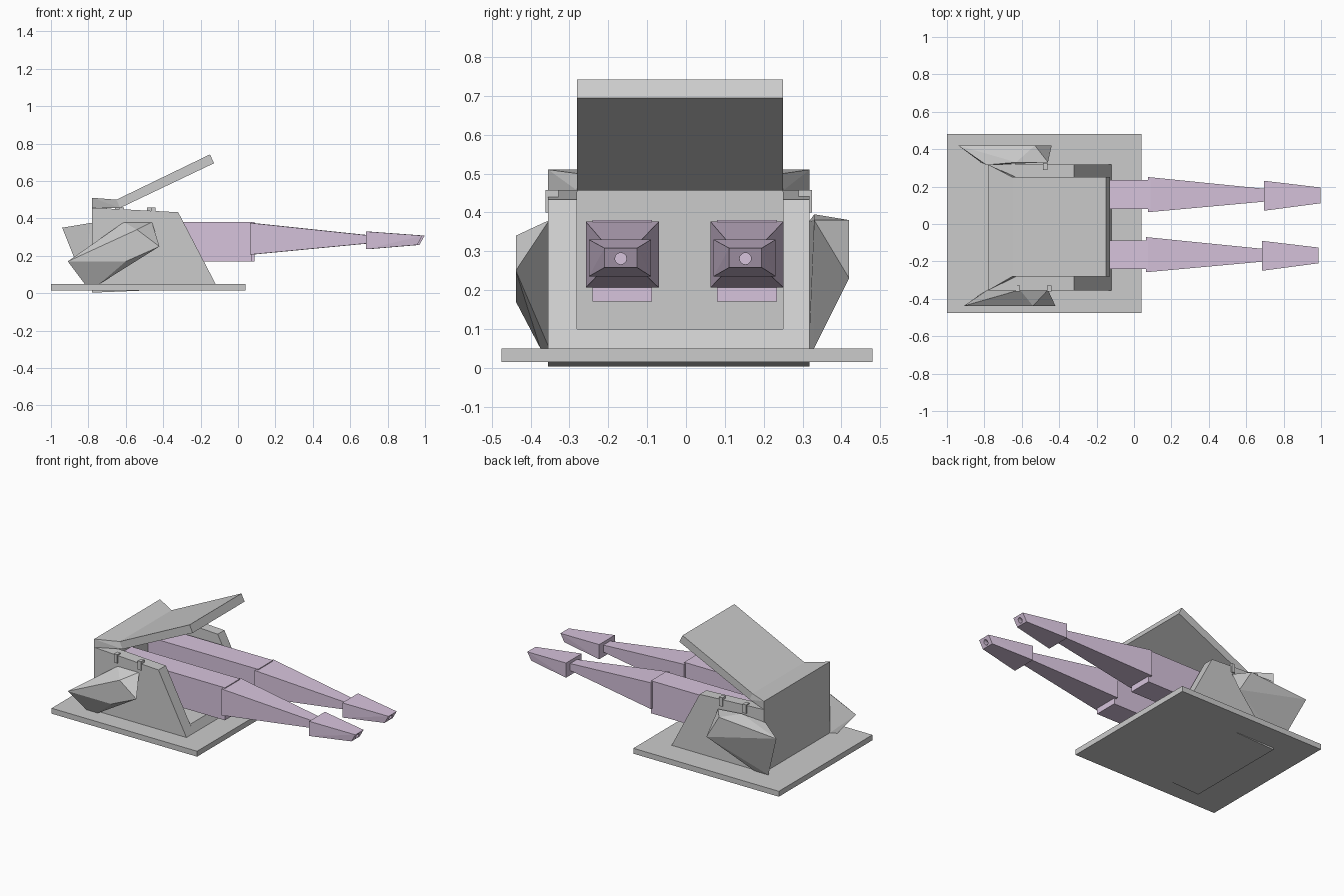
import bpy, bmesh

if "Cube" in bpy.data.objects:
    bpy.data.objects.remove(bpy.data.objects["Cube"])

purple = bpy.data.materials.new("purple")
purple.diffuse_color = (0.68, 0.55, 0.72, 1)
purple.use_nodes = True
purple.node_tree.nodes["Principled BSDF"].inputs["Base Color"].default_value = purple.diffuse_color


def finish(name, bm, mat=None):
    bmesh.ops.recalc_face_normals(bm, faces=bm.faces)
    me = bpy.data.meshes.new(name)
    bm.to_mesh(me)
    bm.free()
    ob = bpy.data.objects.new(name, me)
    bpy.context.collection.objects.link(ob)
    if mat:
        me.materials.append(mat)
    return ob


def hull(name, pts, mat=None):
    """Flat-faced convex solid around a few points."""
    bm = bmesh.new()
    vs = [bm.verts.new(p) for p in pts]
    r = bmesh.ops.convex_hull(bm, input=vs)
    loose = {v for v in r["geom_interior"] if isinstance(v, bmesh.types.BMVert)}
    if loose:
        bmesh.ops.delete(bm, geom=list(loose), context='VERTS')
    bmesh.ops.dissolve_limit(bm, angle_limit=0.02, verts=bm.verts, edges=bm.edges)
    return finish(name, bm, mat)


def prism(name, profile, y0, y1, mat=None):
    """Extrude an x-z profile from y0 to y1."""
    bm = bmesh.new()
    f = bm.faces.new([bm.verts.new((x, y0, z)) for x, z in profile])
    r = bmesh.ops.extrude_face_region(bm, geom=[f])
    bmesh.ops.translate(bm, vec=(0, y1 - y0, 0),
                        verts=[v for v in r["geom"] if isinstance(v, bmesh.types.BMVert)])
    return finish(name, bm, mat)


def box(name, x0, x1, y0, y1, z0, z1, mat=None):
    return prism(name, [(x0, z0), (x1, z0), (x1, z1), (x0, z1)], y0, y1, mat)


def frustum(name, a, b, mat):
    """Join two cross-sections: (x_bottom, x_top, y centre, half width, z0, z1)."""
    pts = []
    for xb, xt, y, w, z0, z1 in (a, b):
        pts += [(xb, y - w, z0), (xb, y + w, z0), (xt, y - w, z1), (xt, y + w, z1)]
    return hull(name, pts, mat)


# Base plate
box("base_plate", -1, 0.04, -0.475, 0.48, 0.015, 0.05)

# Housing: two sloped cheeks, sill floor and back wall
cheek = [(-0.78, 0.003), (-0.11, 0.03), (-0.12, 0.05), (-0.32, 0.433), (-0.78, 0.457)]
prism("cheek_front", cheek, -0.355, -0.28)
prism("cheek_rear", cheek, 0.25, 0.318)
prism("sill_floor", [(-0.78, 0.003), (-0.11, 0.03), (-0.12, 0.05), (-0.146, 0.10), (-0.78, 0.10)],
      -0.28, 0.25)
box("back_wall", -0.78, -0.70, -0.28, 0.25, 0.10, 0.47)

# Tapered cap behind the raised lid
hull("top_cap", [(-0.78, -0.355, 0.51), (-0.78, 0.318, 0.51), (-0.78, -0.355, 0.457), (-0.78, 0.318, 0.457),
                 (-0.65, -0.28, 0.50), (-0.65, 0.25, 0.50), (-0.63, -0.28, 0.456), (-0.63, 0.25, 0.456)])
prism("lid", [(-0.65, 0.50), (-0.15, 0.742), (-0.128, 0.695), (-0.63, 0.456)], -0.28, 0.25)

# Faceted side wings
hull("wing_front", [(-0.91, -0.438, 0.17), (-0.54, -0.438, 0.34), (-0.42, -0.438, 0.25), (-0.60, -0.438, 0.17),
                    (-0.61, -0.352, 0.38), (-0.46, -0.352, 0.38), (-0.82, -0.375, 0.05),
                    (-0.74, -0.375, 0.05), (-0.78, -0.352, 0.05), (-0.74, -0.352, 0.05)])
hull("wing_rear", [(-0.94, 0.42, 0.35), (-0.53, 0.42, 0.38), (-0.44, 0.42, 0.23), (-0.63, 0.33, 0.395),
                   (-0.46, 0.33, 0.38), (-0.79, 0.316, 0.375), (-0.82, 0.33, 0.05), (-0.72, 0.33, 0.05),
                   (-0.78, 0.316, 0.05)])

# Small clips over the cheek edges
for i, x in enumerate((-0.622, -0.452)):
    box(f"clip_front_{i}", x - 0.012, x + 0.012, -0.362, -0.328, 0.40, 0.457)
    box(f"clip_rear_{i}", x - 0.035, x - 0.011, 0.29, 0.325, 0.40, 0.457)

# Twin barrels: breech block, tapering tube, drilled muzzle
for tag, y, d in (("front", -0.164, 0.0), ("rear", 0.157, 0.012)):
    box(f"breech_{tag}", -0.70, 0.075 + d, y - 0.077, y + 0.077, 0.17, 0.38, purple)
    frustum(f"barrel_{tag}", (0.063 + d, 0.063 + d, y, 0.094, 0.206, 0.376),
            (0.69 + d, 0.69 + d, y - 0.003, 0.034, 0.266, 0.31), purple)
    muzzle = frustum(f"muzzle_{tag}", (0.684 + d, 0.684 + d, y - 0.006, 0.08, 0.235, 0.33),
                     (0.958 + d, 0.986 + d, y - 0.004, 0.042, 0.258, 0.308), purple)
    bpy.ops.mesh.primitive_cylinder_add(vertices=12, radius=0.015, depth=0.10,
                                        location=(0.98 + d, y - 0.004, 0.281), rotation=(0, 1.5708, 0))
    cutter = bpy.context.object
    cutter.name = f"bore_cutter_{tag}"
    cutter.hide_render = True
    cutter.hide_viewport = True
    m = muzzle.modifiers.new("bore", 'BOOLEAN')
    m.object = cutter
    m.solver = 'EXACT'
